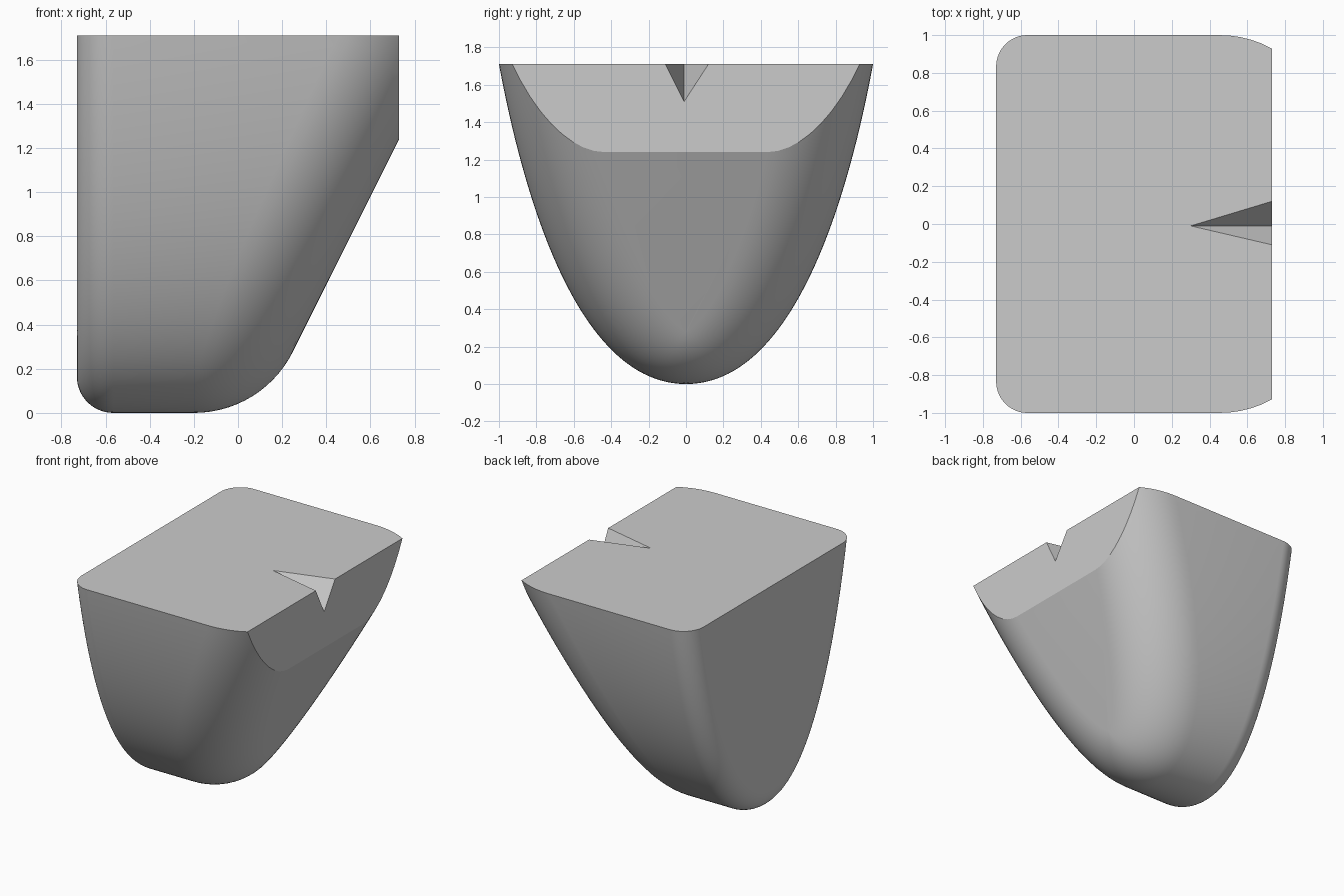
import bpy, bmesh, math
from mathutils import Vector

if "Cube" in bpy.data.objects:
    bpy.data.objects.remove(bpy.data.objects["Cube"])

TOP, HALF = 1.71, 0.73
STEPS, ARC = 48, 14


def bezier(t):
    """Half cross-section (y, z) and its outward normal."""
    c = [Vector(p) for p in ((0, 0), (0.55, 0), (0.85, 0.9), (1, TOP))]
    s = 1 - t
    p = s**3 * c[0] + 3*s*s*t * c[1] + 3*s*t*t * c[2] + t**3 * c[3]
    d = s*s * (c[1]-c[0]) + 2*s*t * (c[2]-c[1]) + t*t * (c[3]-c[2])
    d.normalize()
    return p, d


def fillet(p, n, plane, dist, radius):
    """Arc of a ball rolling between the curved wall and an end plane."""
    o = Vector((0, p.y, p.z)) - radius * n
    o.x = (dist - radius - plane.dot(o)) / plane.x
    ang = n.angle(plane)
    return [o + radius * (n * math.sin((1-k/ARC)*ang) + plane * math.sin(k/ARC*ang)) / math.sin(ang)
            for k in range(ARC + 1)]


# cross-section samples, carried straight on above the top so it can be trimmed
half = [bezier(i / STEPS) for i in range(STEPS + 1)]
end, d_end = half[-1]
half += [(end + d_end * 0.15 * k, d_end) for k in range(1, 6)]
left_plane = Vector((-1, 0, 0))
slope_plane = Vector((2, 0, -1)).normalized()
slope_dist = slope_plane.dot(Vector((HALF, 0, 1.24)))

# body skin: straight wall with a small fillet at the back and a large one at the slope
bm = bmesh.new()
rows = []
samples = [(-1, h) for h in reversed(half[1:])] + [(1, h) for h in half]
for side, (p, d) in samples:
    point = Vector((0, side * p.x, p.y))
    n = Vector((0, side * d.y, -d.x))
    a = fillet(point, n, left_plane, HALF, 0.165)
    b = fillet(point, n, slope_plane, slope_dist, 0.5)
    rows.append([bm.verts.new(v) for v in a[::-1] + b])
for r0, r1 in zip(rows, rows[1:]):
    for k in range(len(r0) - 1):
        bm.faces.new((r0[k], r0[k+1], r1[k+1], r1[k]))
bm.faces.new([r[0] for r in rows])
bm.faces.new([r[-1] for r in rows][::-1])

# trim the top and the vertical front end flat
for co, no in (((0, 0, TOP), (0, 0, 1)), ((HALF, 0, 0), (1, 0, 0))):
    bmesh.ops.bisect_plane(bm, geom=bm.verts[:] + bm.edges[:] + bm.faces[:],
                           plane_co=co, plane_no=no, clear_outer=True)
bmesh.ops.remove_doubles(bm, verts=bm.verts[:], dist=1e-5)
bmesh.ops.holes_fill(bm, edges=[e for e in bm.edges if e.is_boundary], sides=0)
# the open rim is one loop around two planes: split it along their shared edge
for f in [f for f in bm.faces if any(abs(v.co.z-TOP) < 1e-4 and v.co.x < 0 for v in f.verts)
          and any(v.co.x > HALF-1e-4 and v.co.z < 1.5 for v in f.verts)]:
    corners = [v for v in f.verts if abs(v.co.z-TOP) < 1e-4 and v.co.x > HALF-1e-4]
    lo, hi = min(corners, key=lambda v: v.co.y), max(corners, key=lambda v: v.co.y)
    bmesh.utils.face_split(f, lo, hi)
bmesh.ops.recalc_face_normals(bm, faces=bm.faces[:])


def make(name, bm):
    me = bpy.data.meshes.new(name)
    bm.to_mesh(me)
    bm.free()
    ob = bpy.data.objects.new(name, me)
    bpy.context.collection.objects.link(ob)
    return ob


body = make("body", bm)

# V notch cutter: sloping triangular prism
tip, low = Vector((0.3, -0.01, TOP)), Vector((HALF, -0.01, 1.51))
arms = [Vector((0, 0, 0)), Vector((0, -0.10, 0.2)) * 3, Vector((0, 0.13, 0.2)) * 3]
bm = bmesh.new()
ends = [[bm.verts.new(tip + (low - tip) * f + a) for a in arms] for f in (-0.2, 1.3)]
for e in ends:
    bm.faces.new(e)
for i in range(3):
    j = (i + 1) % 3
    bm.faces.new((ends[0][i], ends[0][j], ends[1][j], ends[1][i]))
bmesh.ops.recalc_face_normals(bm, faces=bm.faces[:])
cutter = make("notch_cutter", bm)
cutter.hide_render = True

mod = body.modifiers.new("notch", 'BOOLEAN')
mod.operation = 'DIFFERENCE'
mod.solver = 'EXACT'
mod.object = cutter
bpy.context.view_layer.objects.active = body
body.select_set(True)
bpy.ops.object.modifier_apply(modifier=mod.name)
bpy.data.objects.remove(cutter)
bpy.ops.object.shade_smooth_by_angle(angle=math.radians(25))
